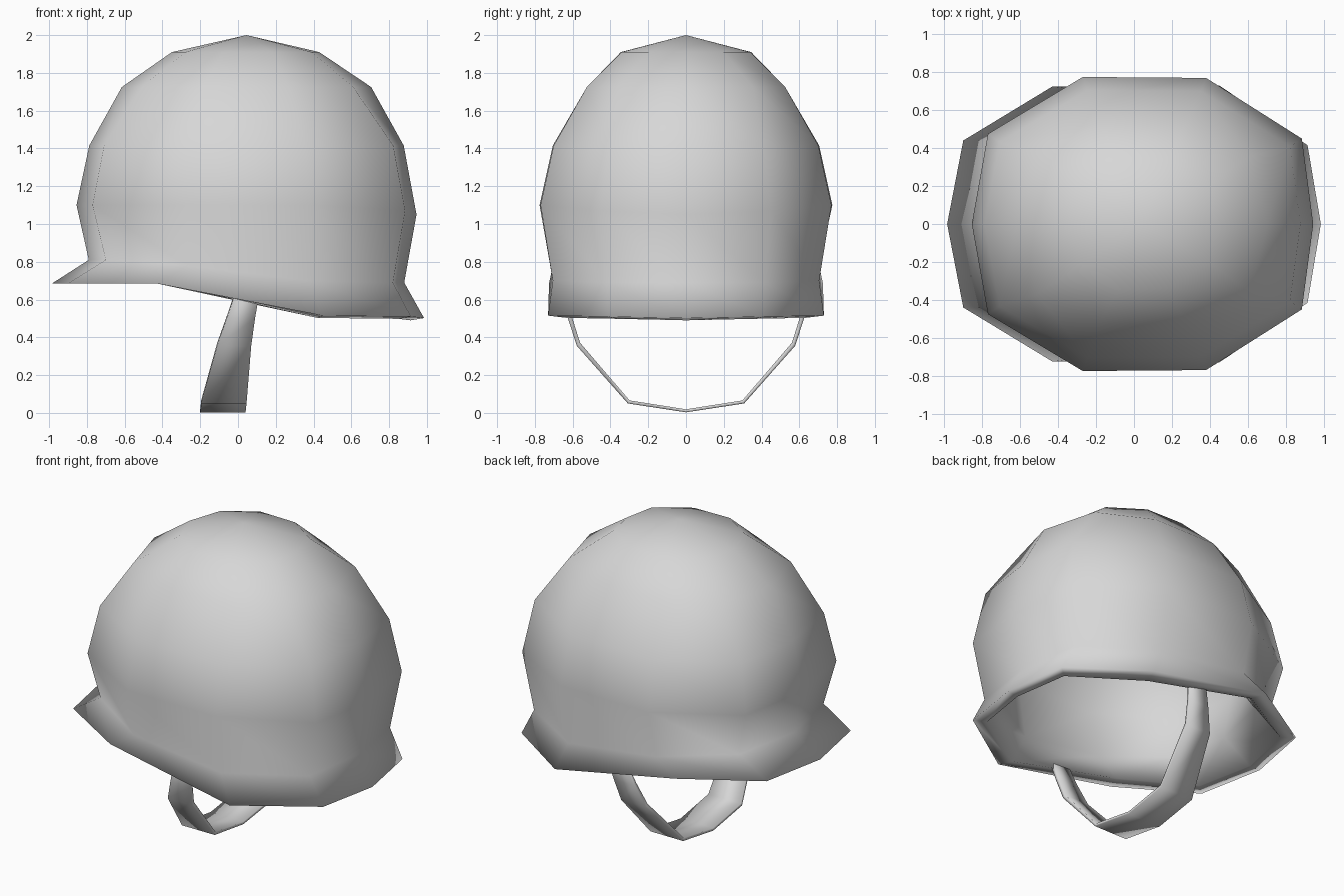
import bpy, bmesh

if "Cube" in bpy.data.objects:
    bpy.data.objects.remove(bpy.data.objects["Cube"], do_unlink=True)

# One plain grey for everything
grey = bpy.data.materials.new("plain grey")
grey.use_nodes = True
colour = (0.68, 0.68, 0.68, 1)
grey.diffuse_color = colour
grey.node_tree.nodes["Principled BSDF"].inputs["Base Color"].default_value = colour


def finish(name, bm):
    bmesh.ops.recalc_face_normals(bm, faces=bm.faces)
    for f in bm.faces:
        f.smooth = True
    mesh = bpy.data.meshes.new(name)
    bm.to_mesh(mesh)
    bm.free()
    mesh.materials.append(grey)
    obj = bpy.data.objects.new(name, mesh)
    bpy.context.collection.objects.link(obj)
    return obj


def mirrored(half):
    # Six points down one side become a closed ten-point ring
    return half + [(x, -y, z) for x, y, z in reversed(half[1:-1])]


def scaled(half, sx, sy, dz=0):
    return [(CX + (x - CX) * sx, y * sy, z + dz) for x, y, z in half]


def bridge(bm, a, b):
    for i in range(len(a)):
        j = (i + 1) % len(a)
        bm.faces.new((a[i], a[j], b[j], b[i]))


# Helmet shell: half rings running from -x to +x
CX = 0.045
brim = [(-.985, 0, .685), (-.9, .44, .685), (-.43, .725, .685),
        (.45, .73, .515), (.915, .415, .51), (.985, 0, .502)]
neck = [(-.79, 0, .81), (-.7, .44, .81), (-.27, .705, .78),
        (.37, .705, .70), (.82, .42, .69), (.88, 0, .69)]
widest = [(-.855, 0, 1.1), (-.77, .475, 1.1), (-.27, .775, 1.1),
          (.38, .77, 1.1), (.885, .45, 1.07), (.945, 0, 1.05)]
upper = [(x, y, 1.415) for x, y, z in scaled(widest, .925, .91)]
crown = [(x, y, 1.725) for x, y in
         ((-.615, 0), (-.51, .37), (-.185, .525), (.27, .525), (.61, .355), (.705, 0))]
cap = [(x, y, 1.91) for x, y in
       ((-.35, 0), (-.28, .215), (-.08, .345), (.18, .34), (.39, .2), (.43, 0))]
outer = [brim, neck, widest, upper, crown, cap]

# Thick lip, dipping a little towards +x, then the lining
lip = [(x, y, z - .012 * (x > 0)) for x, y, z in scaled(brim, .925, .865)]
lining = [lip, scaled(neck, .9, .87), scaled(widest, .89, .87)]
lining += [scaled(h, .89, .87, -.05) for h in (upper, crown, cap)]

bm = bmesh.new()


def shell(halves, top):
    rings = [[bm.verts.new(p) for p in mirrored(h)] for h in halves]
    for a, b in zip(rings, rings[1:]):
        bridge(bm, a, b)
    apex = bm.verts.new((CX, 0, top))
    last = rings[-1]
    for i, v in enumerate(last):
        bm.faces.new((v, last[(i + 1) % len(last)], apex))
    return rings[0]


bridge(bm, shell(outer, 2.0), shell(lining, 1.91))
finish("helmet_shell", bm)

# Chin strap: (y, z, back x, front x) stations on one side, then mirrored
side = [(.665, .67, 0, .12), (.625, .50, -.058, .09),
        (.578, .355, -.11, .07), (.308, .05, -.195, .045)]
stations = side + [(0, .003, -.2, .04)] + [(-y, z, a, b) for y, z, a, b in reversed(side)]
bm = bmesh.new()
sections = []
for y, z, a, b in stations:
    inner = (y * .97, z + .016)
    sections.append([bm.verts.new(p) for p in
                     ((a, y, z), (b, y, z), (b, *inner), (a, *inner))])
for a, b in zip(sections, sections[1:]):
    bridge(bm, a, b)
bm.faces.new(sections[0])
bm.faces.new(sections[-1])
finish("chin_strap", bm)
